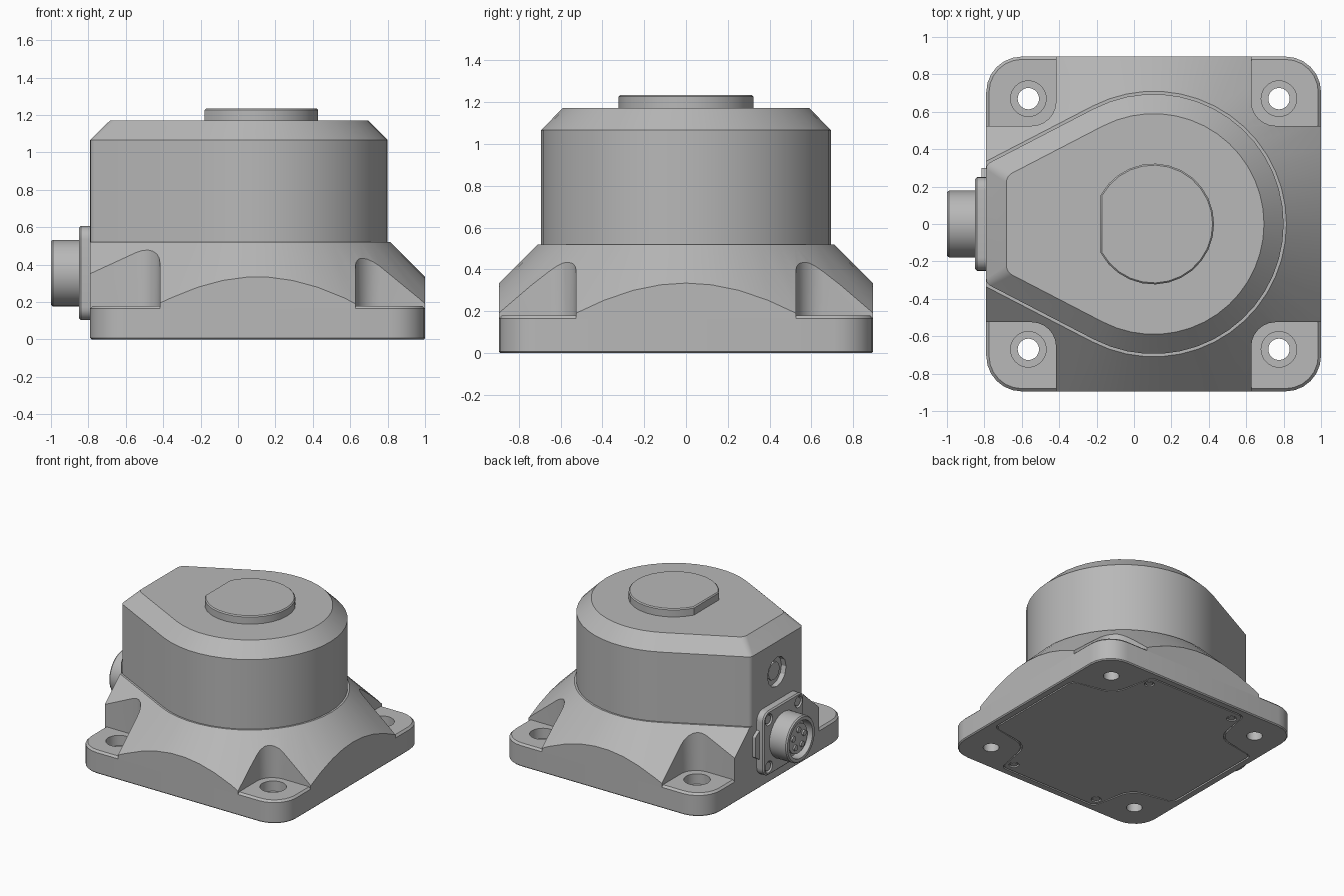
import bpy, bmesh
from math import sin, cos, tan, pi, radians
from mathutils import Matrix, Vector

cube = bpy.data.objects.get("Cube")
if cube:
    bpy.data.objects.remove(cube)

metal = bpy.data.materials.new("cast grey metal")
metal.use_nodes = True
grey = (0.48, 0.48, 0.48, 1)
metal.diffuse_color = grey
metal.node_tree.nodes["Principled BSDF"].inputs["Base Color"].default_value = grey

CX = 0.105                      # centre of the round drum and the base
LEFT_FACE = -0.79               # flat face that carries the connector
HALF = 0.895
TAPER = radians(117.4)          # where the arc meets the tapering walls
HOLES = [(CX + sx * 0.67, sy * 0.67) for sx in (-1, 1) for sy in (-1, 1)]
# local z points out of the connector face, local y points up
SIDEWAYS = Matrix(((0, 0, -1, 0), (-1, 0, 0, 0), (0, 1, 0, 0), (0, 0, 0, 1)))


def rounded(corners, steps=6):
    """Outline from (x, y, fillet radius) corners."""
    out = []
    for i, (x, y, r) in enumerate(corners):
        p = Vector((x, y))
        if r <= 0:
            out.append(p)
            continue
        a = (Vector(corners[i - 1][:2]) - p).normalized()
        b = (Vector(corners[(i + 1) % len(corners)][:2]) - p).normalized()
        half = a.angle(b) / 2
        mid = p + (a + b).normalized() * r / sin(half)
        start, end = p + a * r / tan(half) - mid, p + b * r / tan(half) - mid
        sweep = start.angle_signed(end)
        for k in range(steps + 1):
            out.append(mid + Matrix.Rotation(-sweep * k / steps, 2) @ start)
    return out


def rect(hx, hy, r, cx=0.0, cy=0.0):
    return rounded([(cx + hx, cy - hy, r), (cx + hx, cy + hy, r),
                    (cx - hx, cy + hy, r), (cx - hx, cy - hy, r)])


def circle(r, cx=0.0, cy=0.0, n=32):
    return [Vector((cx + r * cos(2 * pi * i / n), cy + r * sin(2 * pi * i / n)))
            for i in range(n)]


def teardrop(r, left, fillet):
    """Round front, walls tapering tangentially to a flat left end."""
    n = 30
    arc = [(CX + r * cos(t), r * sin(t), 0)
           for t in (-TAPER + 2 * TAPER * i / n for i in range(n + 1))]
    x, y, _ = arc[-1]
    y_end = y + (x - left) / tan(TAPER)
    return rounded(arc + [(left, y_end, fillet), (left, -y_end, fillet)])


def loft(name, rings, matrix=None):
    """Skin a stack of (outline, height) rings and cap both ends."""
    bm = bmesh.new()
    rows = [[bm.verts.new((p[0], p[1], z)) for p in ring] for ring, z in rings]
    n = len(rows[0])
    for lo, hi in zip(rows, rows[1:]):
        for i in range(n):
            bm.faces.new((lo[i], lo[(i + 1) % n], hi[(i + 1) % n], hi[i]))
    bm.faces.new(rows[0][::-1])
    bm.faces.new(rows[-1])
    if matrix:
        bm.transform(matrix)
    bmesh.ops.recalc_face_normals(bm, faces=bm.faces)
    mesh = bpy.data.meshes.new(name)
    bm.to_mesh(mesh)
    bm.free()
    obj = bpy.data.objects.new(name, mesh)
    bpy.context.collection.objects.link(obj)
    mesh.materials.append(metal)
    return obj


def prism(name, outline, z0, z1, matrix=None):
    return loft(name, [(outline, z0), (outline, z1)], matrix)


def cut(obj, tool, operation="DIFFERENCE"):
    mod = obj.modifiers.new("cut", "BOOLEAN")
    mod.solver = "EXACT"
    mod.operation = operation
    mod.object = tool
    bpy.context.view_layer.objects.active = obj
    bpy.ops.object.modifier_apply(modifier=mod.name)
    bpy.data.objects.remove(tool)


# Base plate with chamfered edges and counterbored mounting holes
def footprint(inset):
    return rect(HALF - inset, HALF - inset, 0.19 - inset, CX)


base = loft("base_plate", [(footprint(0.008), 0), (footprint(0), 0.008),
                           (footprint(0), 0.165), (footprint(0.015), 0.18)])
for x, y in HOLES:
    cut(base, prism("bore", circle(0.057, x, y), -0.1, 0.4))
    cut(base, prism("counterbore", circle(0.095, x, y), 0.1, 0.4))


# Bottom cover sitting in a recess, notched around the holes
def cover_outline(inset):
    e, m = 0.84 - inset, 0.5 - inset
    corners = []
    for sx, sy in ((1, 1), (-1, 1), (-1, -1), (1, -1)):
        trio = [(e, 0.43, 0.05), (m, m, 0.15), (0.43, e, 0.05)]
        if sx * sy < 0:
            trio.reverse()
        corners += [(CX + sx * x, sy * y, r) for x, y, r in trio]
    return rounded(corners)


cut(base, prism("recess", cover_outline(0), -0.1, 0.015))
cover = prism("bottom_cover", cover_outline(0.012), 0.001, 0.02)
for sx in (-1, 1):
    for sy in (-1, 1):
        x, y = CX + sx * 0.385, sy * 0.755
        cut(cover, prism("screw_hole", circle(0.036, x, y), -0.1, 0.014))
        prism("cover_screw", circle(0.026, x, y, 20), 0.004, 0.016)

# Sloping skirt trimmed to the base, with a rounded pocket at each corner
skirt = loft("skirt", [(teardrop(0.71 + 0.355, -1.1, 0), 0.165),
                       (teardrop(0.71, -1.1, 0), 0.52)])
cut(skirt, prism("trim", footprint(0), 0, 1), "INTERSECT")
for sx in (-1, 1):
    for sy in (-1, 1):
        pocket = rect(0.5, 0.5, 0.13, CX + sx * 1.022, sy * 1.025)
        cut(skirt, prism("pocket", pocket, 0.1, 0.8))

# Drum with a chamfered top and a shallow vent recess above the connector
drum = loft("drum", [(teardrop(0.695, LEFT_FACE, 0.04), 0.5),
                     (teardrop(0.695, LEFT_FACE, 0.04), 1.067),
                     (teardrop(0.59, LEFT_FACE + 0.107, 0.06), 1.172)])
cut(drum, prism("vent_recess", circle(0.115, 0, 0.83, 12), 0.75, 0.9, SIDEWAYS))
prism("vent_plug", circle(0.07, 0, 0.83, 12), 0.74, 0.765, SIDEWAYS)


# Raised top button with one flat side
def button(r):
    flat = 0.285 + r - 0.325
    half = pi - math_acos(flat / r)
    return [Vector((CX + r * cos(t), r * sin(t)))
            for t in (-half + 2 * half * i / 24 for i in range(25))]


def math_acos(v):
    return Vector((v, (1 - v * v) ** 0.5)).angle(Vector((1, 0)))


loft("top_button", [(button(0.323), 1.16), (button(0.323), 1.227), (button(0.315), 1.235)])

# Connector flange with corner screws and a side tab
CZ = 0.355
flange = loft("connector_flange", [(rect(0.25, 0.252, 0.07, 0, CZ), 0.78),
                                   (rect(0.25, 0.252, 0.07, 0, CZ), 0.84),
                                   (rect(0.24, 0.242, 0.06, 0, CZ), 0.85)], SIDEWAYS)
for sx in (-1, 1):
    for sy in (-1, 1):
        x, z = sx * 0.185, CZ + sy * 0.185
        cut(flange, prism("screw_hole", circle(0.045, x, z, 20), 0.825, 0.9, SIDEWAYS))
        prism("flange_screw", circle(0.034, x, z, 16), 0.82, 0.842, SIDEWAYS)
prism("flange_tab", rounded([(-0.24, CZ - 0.12, 0), (-0.24, CZ + 0.12, 0),
                             (-0.3, CZ + 0.08, 0.01), (-0.3, CZ - 0.08, 0.01)]),
      0.78, 0.815, SIDEWAYS)

# Round socket with an insert and pins
profile = [(0.178, 0.84), (0.178, 0.99), (0.17, 1.0), (0.145, 1.0), (0.145, 0.93)]
loft("connector_socket", [(circle(r, 0, CZ), w) for r, w in profile], SIDEWAYS)
prism("connector_insert", circle(0.115, 0, CZ), 0.92, 0.975, SIDEWAYS)
for i in range(5):
    t = 2 * pi * i / 5 + pi / 2
    prism("connector_pin", circle(0.022, 0.07 * cos(t), CZ + 0.07 * sin(t), 12),
          0.97, 0.988, SIDEWAYS)

# Smooth the curved walls and keep real edges crisp
bpy.ops.object.select_all(action="DESELECT")
for obj in bpy.context.scene.objects:
    if obj.type == "MESH":
        obj.select_set(True)
        bpy.context.view_layer.objects.active = obj
bpy.ops.object.shade_smooth_by_angle(angle=radians(25))
